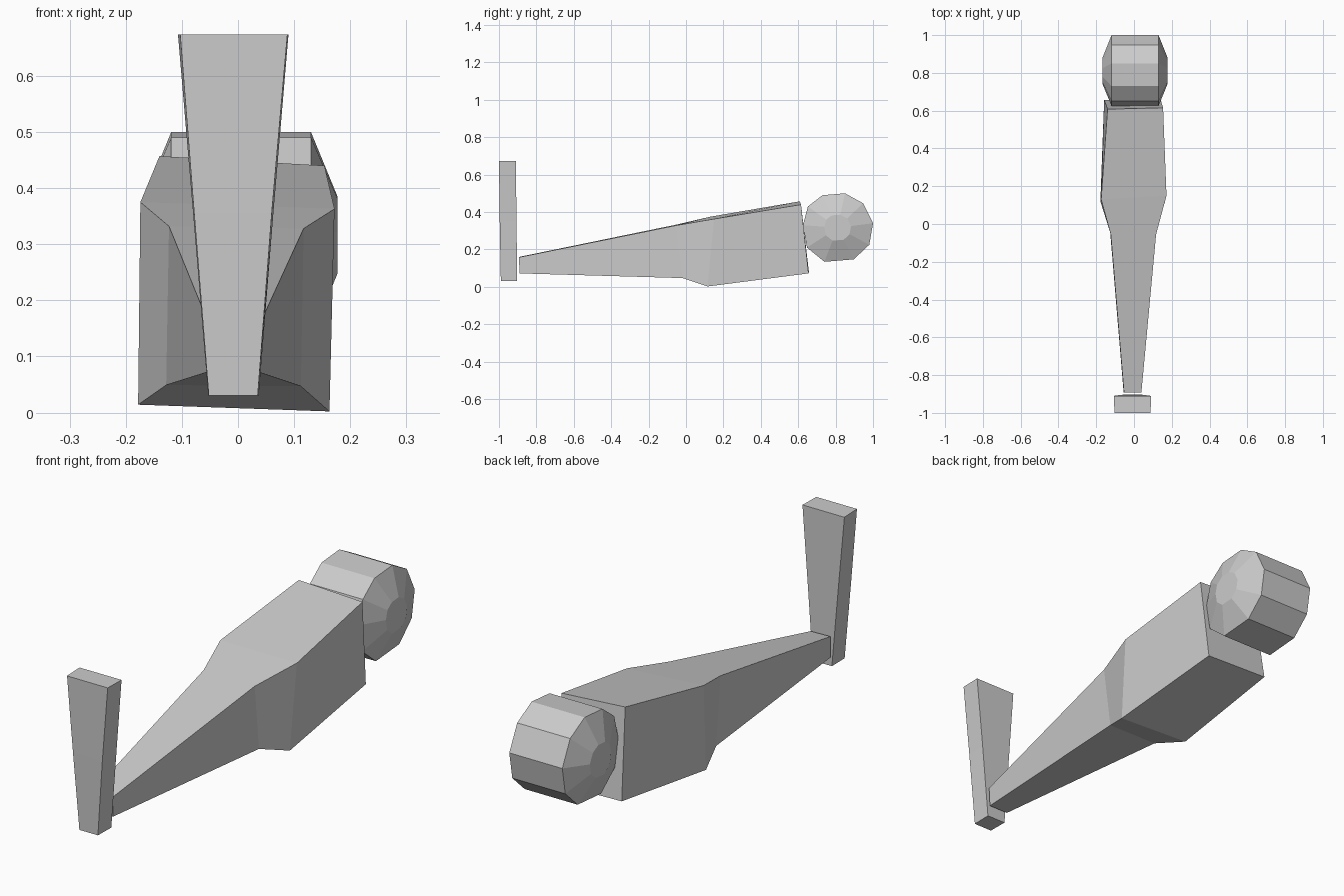
import bpy, bmesh

def loft(name, rings):
    """Skin a list of equal-length closed rings and cap both ends."""
    bm = bmesh.new()
    loops = [[bm.verts.new(p) for p in ring] for ring in rings]
    n = len(loops[0])
    for a, b in zip(loops, loops[1:]):
        for i in range(n):
            j = (i + 1) % n
            bm.faces.new((a[i], a[j], b[j], b[i]))
    bm.faces.new(loops[0])
    bm.faces.new(loops[-1])
    bmesh.ops.recalc_face_normals(bm, faces=bm.faces)
    mesh = bpy.data.meshes.new(name)
    bm.to_mesh(mesh)
    bm.free()
    obj = bpy.data.objects.new(name, mesh)
    bpy.context.collection.objects.link(obj)
    return obj

# Tapered upright plate at the front: (z, front x range, back x range, y range)
plate = [(0.03, -0.052, 0.035, -0.053, 0.037, -0.99, -0.903),
         (0.355, -0.078, 0.06, -0.08, 0.063, -0.996, -0.906),
         (0.674, -0.103, 0.088, -0.107, 0.09, -1.0, -0.91)]
loft("upright_plate", [[(fl, y0, z), (fr, y0, z), (br, y1, z), (bl, y1, z)]
                       for z, fl, fr, bl, br, y0, y1 in plate])

# Long wedge-shaped arm: corners bottom left, bottom right, top right, top left
loft("arm", [
    [(-0.055, -0.89, 0.072), (0.037, -0.89, 0.072), (0.039, -0.893, 0.158), (-0.053, -0.893, 0.16)],
    [(-0.128, -0.02, 0.049), (0.112, -0.02, 0.047), (0.117, -0.055, 0.328), (-0.123, -0.055, 0.332)],
    [(-0.178, 0.12, 0.014), (0.163, 0.115, 0.002), (0.172, 0.15, 0.363), (-0.174, 0.13, 0.375)],
    [(-0.158, 0.657, 0.08), (0.142, 0.655, 0.072), (0.154, 0.615, 0.44), (-0.14, 0.608, 0.457)],
])

# Ten-sided roller with bulging hubs
rim = [(0.73, 0.49), (0.85, 0.5), (0.947, 0.447), (1.0, 0.34), (0.98, 0.225),
       (0.897, 0.147), (0.74, 0.134), (0.647, 0.21), (0.625, 0.33), (0.652, 0.43)]
cy, cz = 0.81, 0.316
loft("roller", [[(x, cy + (y - cy) * s, cz + (z - cz) * s) for y, z in rim]
                for x, s in ((-0.166, 0.38), (-0.119, 1), (0.13, 1), (0.177, 0.38))])
